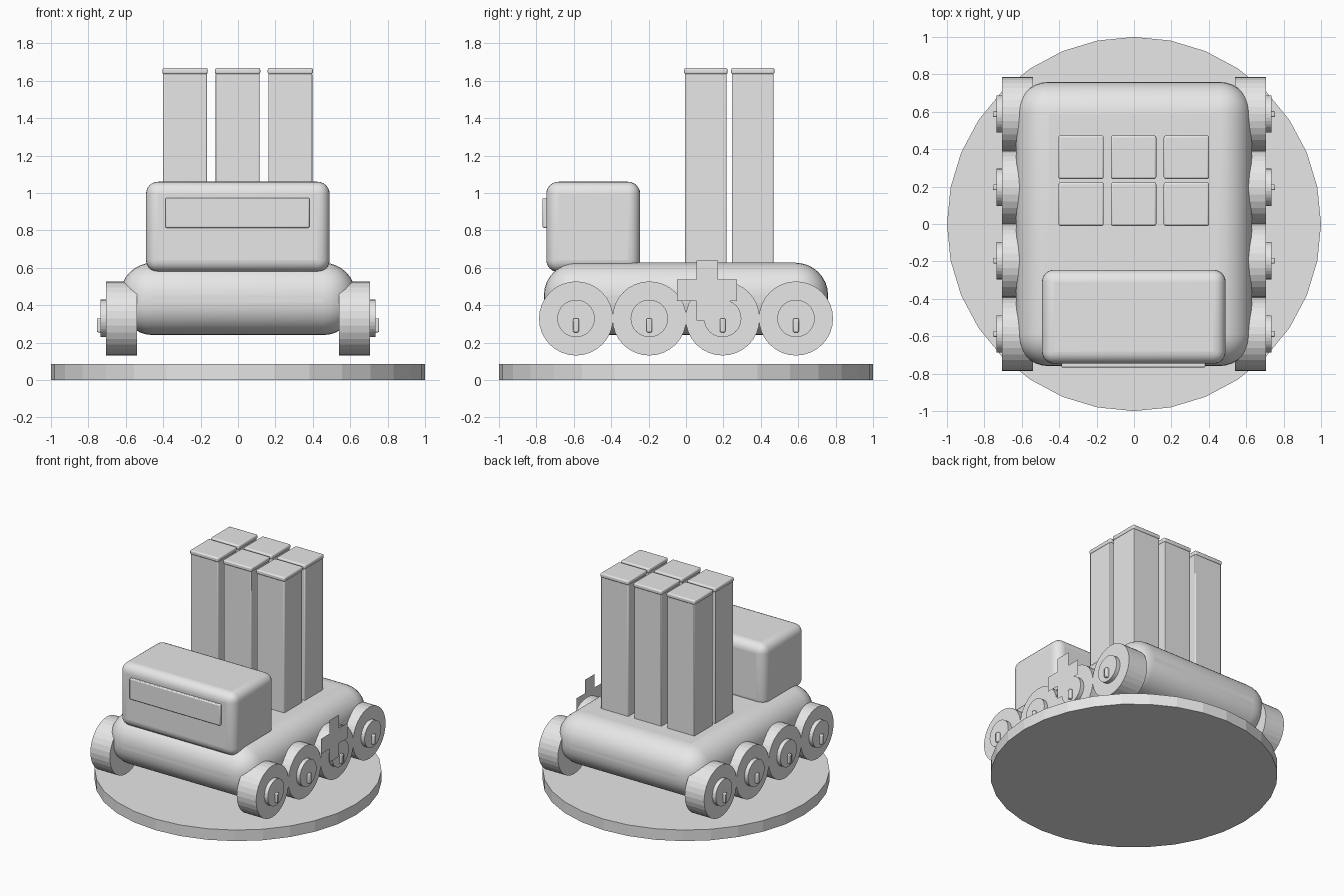
import bpy, bmesh
from math import pi
from mathutils import Matrix

cube = bpy.data.objects.get("Cube")
if cube:
    bpy.data.objects.remove(cube, do_unlink=True)

GREY = (0.8, 0.8, 0.8, 1.0)
mat = bpy.data.materials.new("light_grey")
mat.use_nodes = True
mat.diffuse_color = GREY
mat.node_tree.nodes["Principled BSDF"].inputs["Base Color"].default_value = GREY


def finish(name, bm, bevel=0, segments=3):
    """Turn a bmesh into a named object, optionally with smooth rounded edges."""
    mesh = bpy.data.meshes.new(name)
    bm.to_mesh(mesh)
    bm.free()
    mesh.materials.append(mat)
    obj = bpy.data.objects.new(name, mesh)
    bpy.context.collection.objects.link(obj)
    if bevel:
        mod = obj.modifiers.new("Rounded edges", 'BEVEL')
        mod.width = bevel
        mod.segments = segments
        bpy.ops.object.select_all(action='DESELECT')
        obj.select_set(True)
        bpy.context.view_layer.objects.active = obj
        bpy.ops.object.shade_smooth_by_angle(angle=pi / 6)
    return obj


def box(name, x, y, z, bevel=0, segments=3):
    """Box from (min, max) ranges along each axis."""
    bm = bmesh.new()
    ranges = (x, y, z)
    centre = [(a + b) / 2 for a, b in ranges]
    size = [b - a for a, b in ranges]
    bmesh.ops.create_cube(bm, size=1, matrix=Matrix.Translation(centre) @ Matrix.Diagonal((*size, 1)))
    return finish(name, bm, bevel, segments)


def cylinder(name, radius, depth, centre, axis='Z'):
    """Flat-shaded cylinder along Z or X."""
    bm = bmesh.new()
    turn = Matrix.Rotation(pi / 2, 4, 'Y') if axis == 'X' else Matrix()
    bmesh.ops.create_cone(bm, cap_ends=True, segments=32, radius1=radius, radius2=radius,
                          depth=depth, matrix=Matrix.Translation(centre) @ turn)
    return finish(name, bm)


# Round display base
cylinder("base_disc", 1.0, 0.085, (0, 0, 0.0425))

# Rounded hull, cabin and windscreen
box("hull", (-0.63, 0.63), (-0.76, 0.76), (0.24, 0.627), 0.175, 8)
box("cabin", (-0.492, 0.49), (-0.747, -0.245), (0.577, 1.06), 0.065, 6)
box("windscreen", (-0.388, 0.382), (-0.767, -0.70), (0.813, 0.974), 0.007, 2)

# Six upright launch tubes with caps
for column, x in enumerate((-0.283, -0.002, 0.28)):
    for row, y in enumerate((0.106, 0.357)):
        tag = f"{column + 1}_{row + 1}"
        box("launch_tube_" + tag, (x - 0.117, x + 0.117), (y - 0.111, y + 0.111),
            (0.5, 1.64), 0.006, 2)
        box("tube_cap_" + tag, (x - 0.121, x + 0.121), (y - 0.116, y + 0.116),
            (1.635, 1.668), 0.01, 3)

# Wheels with hubs and small hub studs
for side, s in (("left", 1), ("right", -1)):
    for i in range(4):
        y = (i - 1.5) * 0.392
        tag = f"{side}_{i + 1}"
        cylinder("wheel_" + tag, 0.198, 0.165, (s * 0.622, y, 0.329), 'X')
        cylinder("hub_" + tag, 0.1, 0.1, (s * 0.685, y, 0.329), 'X')
        box("hub_stud_" + tag, sorted((s * 0.70, s * 0.755)), (y - 0.015, y + 0.015),
            (0.255, 0.329), 0.006, 2)

# Thin cross plate on the left side
bm = bmesh.new()
arm, half = 0.161, 0.058
corner = [(arm, half), (half, half), (half, arm)]
outline = []
for a, b in ((1, 1), (-1, 1), (-1, -1), (1, -1)):
    points = corner if a * b > 0 else corner[::-1]
    outline += [(a * p, b * q) for p, q in points]
bm.faces.new([bm.verts.new((0.741, 0.113 + p, 0.479 + q)) for p, q in outline])
finish("side_cross", bm)
